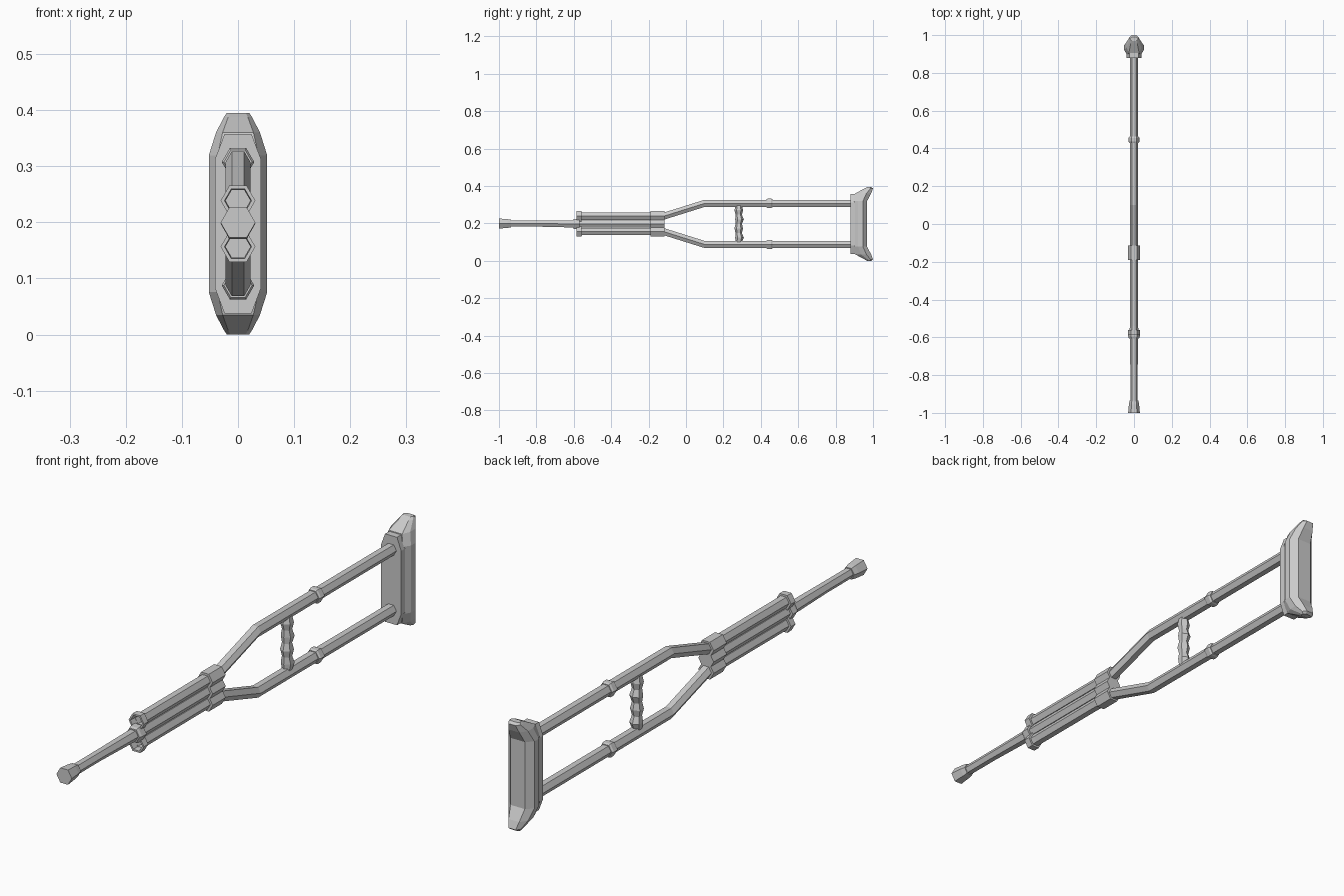
import bpy, bmesh, math
from mathutils import Vector

if "Cube" in bpy.data.objects:
    bpy.data.objects.remove(bpy.data.objects["Cube"])

C = 0.1975  # mid height of the model


def loft(name, rings):
    """Skin a list of equal-length point rings and cap both ends."""
    bm = bmesh.new()
    rows = [[bm.verts.new(p) for p in ring] for ring in rings]
    n = len(rows[0])
    for a, b in zip(rows, rows[1:]):
        for i in range(n):
            j = (i + 1) % n
            bm.faces.new((a[i], a[j], b[j], b[i]))
    bm.faces.new(rows[0])
    bm.faces.new(rows[-1])
    bmesh.ops.recalc_face_normals(bm, faces=bm.faces)
    mesh = bpy.data.meshes.new(name)
    bm.to_mesh(mesh)
    bm.free()
    obj = bpy.data.objects.new(name, mesh)
    bpy.context.collection.objects.link(obj)
    return obj


def hex_y(y, z, r):
    """Hexagon ring facing along y, corners on the x axis."""
    return [Vector((r * math.cos(k * math.pi / 3), y, z + r * math.sin(k * math.pi / 3)))
            for k in range(6)]


def tube(name, stations):
    return loft(name, [hex_y(*s) for s in stations])


R, K = 0.022, 0.031  # tube and collar radius

for side, label in ((1, "upper"), (-1, "lower")):
    # Side rail: straight lower run with hollow end, then splayed upper run
    near, far = C + side * 0.041, C + side * 0.110
    tube(label + "_rail", [
        (-0.54, near, 0.022), (-0.585, near, 0.024), (-0.585, near, K), (-0.56, near, K),
        (-0.56, near, R), (-0.12, near, R), (0.10, far, R), (0.90, far, R)])
    # Collars on the rail
    tube(label + "_clamp", [(-0.19, near, K), (-0.115, near, K)])
    tube(label + "_joint_collar", [(0.43, far, 0.025), (0.437, far, 0.029),
                                   (0.455, far, 0.029), (0.462, far, 0.025)])

# Centre leg with its collars
tube("centre_leg", [(-0.96, C + 0.002, 0.019), (-0.80, C + 0.002, 0.019),
                    (-0.60, C, R), (-0.12, C, R)])
tube("leg_collar", [(-0.605, C, 0.027), (-0.595, C, K), (-0.57, C, K)])
tube("leg_clamp", [(-0.19, C, K), (-0.115, C, K)])

# Rubber foot
tube("foot_tip", [(-1.0, C + 0.002, 0.031), (-0.955, C + 0.002, 0.027), (-0.935, C + 0.002, 0.023)])

# Hand grip with finger swells
rings = []
steps = 9
for i in range(steps):
    z = C - 0.098 + 0.196 * i / (steps - 1)
    r = 0.023 if i % 2 else 0.017
    y = 0.283 + (0.003 if i % 4 == 1 else -0.001)
    rings.append([Vector((r * math.sin(k * math.pi / 3), y + r * math.cos(k * math.pi / 3), z))
                  for k in range(6)])
loft("hand_grip", rings)

# Backing plate of the underarm pad
outline = [(0.024, 0.160), (0.041, 0.115), (0.041, -0.115), (0.024, -0.160)]
outline += [(-x, z) for x, z in reversed(outline)]
loft("pad_backing", [[Vector((x, y, C + z)) for x, z in outline] for y in (0.88, 0.91)])

# Underarm pad: octagonal section, ends curling back and narrowing
profile = [(0.122, 0.895, 0.968, 0.052), (0.163, 0.905, 0.990, 0.039),
           (0.190, 0.955, 1.000, 0.025), (0.1975, 0.970, 0.990, 0.020)]
stations = [(-dz, a, b, w) for dz, a, b, w in reversed(profile)] + profile
rings = []
for dz, a, b, w in stations:
    d = b - a
    half = [(0.7 * w, a), (w, a + 0.35 * d), (w, a + 0.7 * d), (0.55 * w, b)]
    ring = half + [(-x, y) for x, y in reversed(half)]
    rings.append([Vector((x, y, C + dz)) for x, y in ring])
loft("underarm_pad", rings)
